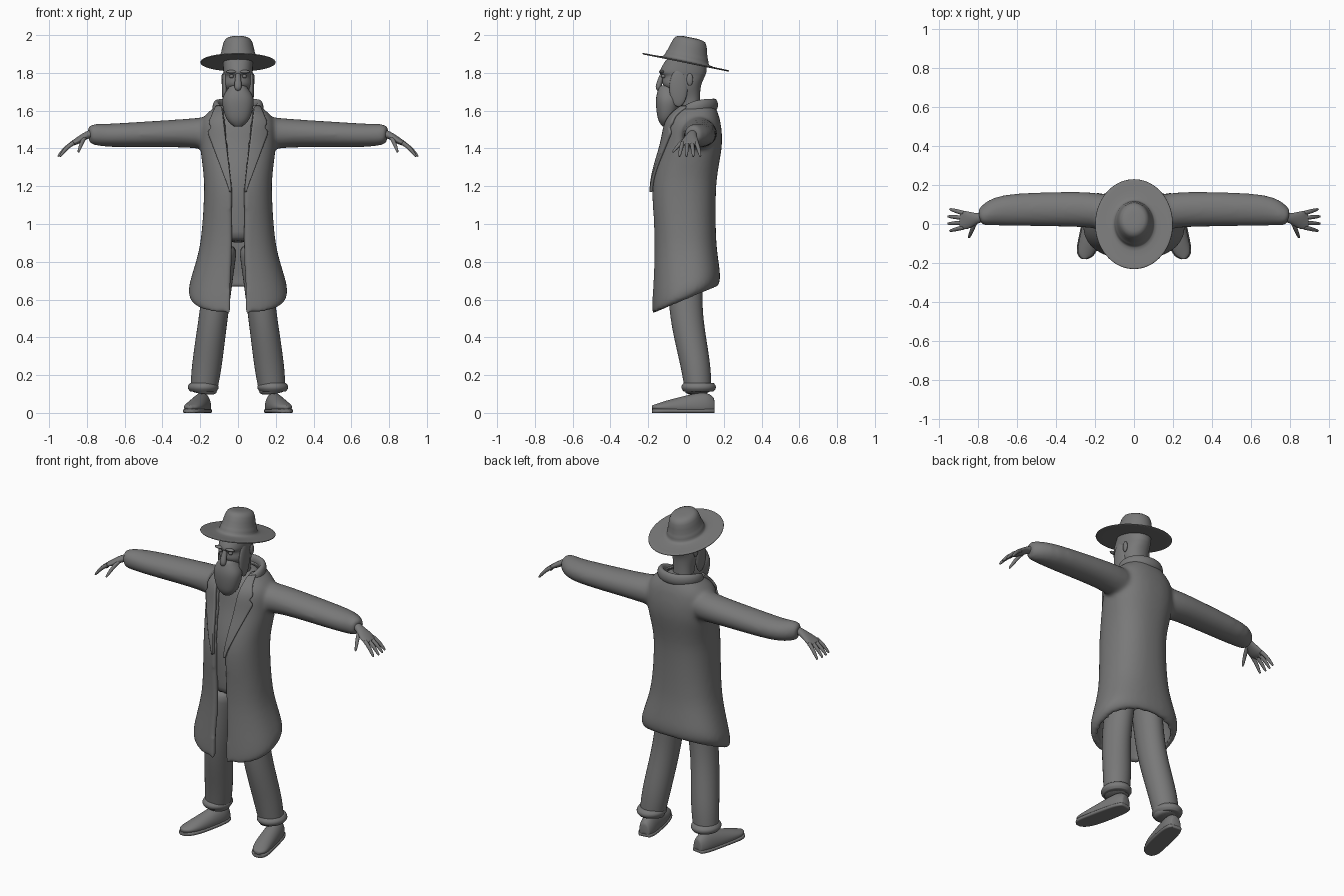
import bpy, bmesh, math
from mathutils import Vector, Matrix

cube = bpy.data.objects.get("Cube")
if cube:
    bpy.data.objects.remove(cube, do_unlink=True)

grey = bpy.data.materials.new("plain_grey")
grey.use_nodes = True
grey.diffuse_color = (0.19, 0.19, 0.19, 1)
grey.node_tree.nodes["Principled BSDF"].inputs["Base Color"].default_value = grey.diffuse_color


def power(value, exponent):
    return math.copysign(abs(value) ** exponent, value)


def sample(table, key):
    """Interpolate a table of rows sorted by their first value."""
    for low, high in zip(table, table[1:]):
        if key <= high[0]:
            break
    t = min(max((key - low[0]) / (high[0] - low[0]), 0), 1)
    return [p + (q - p) * t for p, q in zip(low, high)]


def refine(rows, steps=4):
    """Run a smooth spline through all the columns of a table."""
    result = []
    padded = [rows[0], *rows, rows[-1]]
    for a, b, c, d in zip(padded, padded[1:], padded[2:], padded[3:]):
        for i in range(steps):
            t = i / steps
            result.append([q + t / 2 * (r - p + t * (2 * p - 5 * q + 4 * r - s + t * (3 * (q - r) + s - p)))
                           for p, q, r, s in zip(a, b, c, d)])
    return result + [list(rows[-1])]


def loft(bm, sections, closed=True):
    rows = [[bm.verts.new(point) for point in section] for section in sections]
    count = len(rows[0])
    for a, b in zip(rows, rows[1:]):
        for i in range(count if closed else count - 1):
            j = (i + 1) % count
            bm.faces.new((a[i], a[j], b[j], b[i]))
    if closed:
        bm.faces.new(rows[0][::-1])
        bm.faces.new(rows[-1])


def finish(name, bm, mirror=False, smooth=1):
    bmesh.ops.recalc_face_normals(bm, faces=bm.faces)
    mesh = bpy.data.meshes.new(name)
    bm.to_mesh(mesh)
    bm.free()
    mesh.materials.append(grey)
    mesh.shade_smooth()
    ob = bpy.data.objects.new(name, mesh)
    bpy.context.collection.objects.link(ob)
    if mirror:
        ob.modifiers.new("Mirror", 'MIRROR')
    if smooth:
        subdivision = ob.modifiers.new("Smooth", 'SUBSURF')
        subdivision.levels = subdivision.render_levels = smooth
    return ob


def tube_rings(path, up, sides=16, floor=-math.inf, ceiling=math.inf):
    """Elliptical rings along a path of x, y, z, side radius, up radius."""
    path = refine(path)
    points = [Vector(row[:3]) for row in path]
    rings = []
    for i, (point, row) in enumerate(zip(points, path)):
        along = (points[min(i + 1, len(points) - 1)] - points[max(i - 1, 0)]).normalized()
        side = along.cross(Vector(up)).normalized()
        top = side.cross(along)
        ring = []
        for k in range(sides):
            angle = math.tau * k / sides
            v = point + side * row[3] * math.cos(angle) + top * row[4] * math.sin(angle)
            v.z = min(max(v.z, floor), ceiling)
            ring.append(v)
        rings.append(ring)
    return rings


def tubes(name, paths, up=(0, 0, 1), mirror=True, **limits):
    bm = bmesh.new()
    for path in paths:
        loft(bm, tube_rings(path, up, **limits))
    return finish(name, bm, mirror)


def stack(name, rows, sides=24):
    """Solid of level rings from rows of height, half width, front, back."""
    bm = bmesh.new()
    angles = [math.tau * k / sides for k in range(sides)]
    loft(bm, [[(wide * power(math.sin(a), 0.9),
                (front + back) / 2 - (back - front) / 2 * power(math.cos(a), 0.9), z) for a in angles]
              for z, wide, front, back in refine(rows)])
    return finish(name, bm)


def ball(name, centre, size, mirror=True):
    bm = bmesh.new()
    placing = Matrix.Translation(centre) @ Matrix.Diagonal((*size, 1))
    bmesh.ops.create_uvsphere(bm, u_segments=16, v_segments=10, radius=1, matrix=placing)
    return finish(name, bm, mirror)


# Long coat: height, half width, front, back
COAT = [(0.6, 0.24, -0.18, 0.17), (0.66, 0.26, -0.18, 0.18), (0.9, 0.2, -0.17, 0.16),
        (1.2, 0.18, -0.18, 0.16), (1.42, 0.2, -0.13, 0.19), (1.55, 0.19, -0.1, 0.18),
        (1.63, 0.11, -0.03, 0.15)]
COAT_ROWS = refine(COAT, 6)
ROUND = 0.85


def opening(z):
    return 0.035 + 0.12 * max(z - 1.2, 0) + 0.03 * max(0.9 - z, 0)


def coat_ring(z, wide, front, back):
    slope = 0.42 * min(max((1 - z) / 0.35, 0), 1)
    start = math.asin((opening(z) / wide) ** (1 / ROUND))
    count = 40
    angles = [start + (math.tau - 2 * start) * k / count for k in range(count + 1)]
    ring = []
    for inset, order in ((0, angles), (0.03, angles[::-1])):
        for a in order:
            y = (front + back) / 2 - ((back - front) / 2 - inset) * power(math.cos(a), ROUND)
            ring.append(((wide - inset) * power(math.sin(a), ROUND), y, z + slope * y))
    return ring


def coat_front(x, z):
    _, wide, front, back = sample(COAT_ROWS, z)
    u = min(abs(x) / wide, 0.97)
    return (front + back) / 2 - (back - front) / 2 * (1 - u ** (2 / ROUND)) ** (ROUND / 2)


bm = bmesh.new()
loft(bm, [coat_ring(*row) for row in COAT_ROWS])
SLEEVE = [(0.14, 0.06, 1.48, 0.09, 0.09), (0.3, 0.075, 1.48, 0.09, 0.075),
          (0.65, 0.07, 1.47, 0.08, 0.063), (0.77, 0.04, 1.475, 0.05, 0.053), (0.79, 0.035, 1.475, 0.03, 0.03)]
for side in (1, -1):
    loft(bm, tube_rings([(side * x, *rest) for x, *rest in SLEEVE], (0, 0, 1), sides=28))
coat = finish("coat", bm, smooth=0)
blend = coat.modifiers.new("Blend", 'REMESH')
blend.mode = 'VOXEL'
blend.voxel_size = 0.011
blend.use_smooth_shade = True
relax = coat.modifiers.new("Relax", 'SMOOTH')
relax.factor = 0.5
relax.iterations = 10

# Notched lapels follow the front of the coat
bm = bmesh.new()
LAPEL_WIDTH = [(1.17, 0.01), (1.49, 0.09), (1.51, 0.06), (1.53, 0.08), (1.62, 0.03)]
sections = []
for i in range(24):
    z, width = sample(LAPEL_WIDTH, 1.17 + 0.02 * i)
    edge = [opening(z) + width * k / 4 for k in range(5)]
    sections.append([(x, coat_front(x, z) - 0.006, z) for x in edge])
loft(bm, sections, closed=False)
lapels = finish("lapels", bm, mirror=True)
thickness = lapels.modifiers.new("Thickness", 'SOLIDIFY')
thickness.thickness = 0.016
thickness.offset = 0

# Collar band round the back of the neck
arc = [math.radians(angle) for angle in range(-130, 131, 20)]
tubes("collar", [[(0.115 * math.sin(a), 0.05 + 0.1 * math.cos(a), 1.63 - 0.002 * a ** 4, 0.02, 0.034)
                  for a in arc]], mirror=False)

# Shirt sits just inside the coat
stack("shirt", [(z, wide - 0.04, front + 0.025, back - 0.04) for z, wide, front, back in COAT[2:]])

# Trousers, cuffs and shoes
FORWARD = (0, 1, 0)
tubes("trouser_legs", [[(0.08, 0, 0.9, 0.08, 0.1), (0.125, 0, 0.55, 0.078, 0.09),
                        (0.165, 0.05, 0.25, 0.08, 0.08), (0.184, 0.067, 0.1, 0.07, 0.07)]], up=FORWARD)
tubes("trouser_cuffs", [[(0.184, 0.067, 0.16 - 0.016 * i, 0.07 + bulge, 0.08 + bulge)
                         for i, bulge in enumerate((0, 0.012, 0.012, 0))]], up=FORWARD)
SHOE = [(0.18, 0.15, 0.03, 0.05), (0.19, 0.09, 0.05, 0.08), (0.225, -0.07, 0.053, 0.045),
        (0.25, -0.15, 0.04, 0.02), (0.255, -0.18, 0.01, 0.01)]
tubes("shoes", [[(x, y, 0.03, wide, tall) for x, y, wide, tall in SHOE]], floor=0.01)
tubes("shoe_soles", [[(x, y, 0.01, wide + 0.006, 0.03) for x, y, wide, _ in SHOE]], floor=0, ceiling=0.02)


# Hands: palm, four fingers and a thumb
def digit(base, tip):
    base, tip = Vector(base), Vector(tip)
    path = []
    for t in (0, 0.3, 0.6, 0.9, 1):
        radius = 0.012 - 0.003 * t - 0.005 * t ** 8
        x, y, z = base.lerp(tip, t)
        path.append((x, y, z + 0.008 * math.sin(math.pi * t), radius, radius))
    return path


palm = [(0.76, 0.04, 1.48, 0.025, 0.025), (0.8, 0.03, 1.47, 0.027, 0.02),
        (0.86, 0.02, 1.435, 0.048, 0.016), (0.89, 0.02, 1.42, 0.04, 0.01)]
fingers = [digit((0.87, 0.024 * k - 0.017, 1.43), (0.953 - 0.01 * (k in (0, 3)), 0.037 * k - 0.035, 1.357))
           for k in range(4)]
tubes("hands", [palm, *fingers, digit((0.81, 0.015, 1.46), (0.845, -0.07, 1.38))])

# Head with beard and face details
stack("head", [(1.56, 0.06, -0.03, 0.08), (1.66, 0.06, -0.04, 0.075), (1.73, 0.08, -0.12, 0.08),
               (1.78, 0.076, -0.125, 0.1), (1.81, 0.079, -0.14, 0.11), (1.88, 0.08, -0.1, 0.11)])
stack("beard", [(1.515, 0.02, -0.125, -0.09), (1.56, 0.064, -0.15, -0.055),
                (1.66, 0.084, -0.16, -0.03), (1.735, 0.04, -0.14, -0.05)])
tubes("nose", [[(0, -0.12, 1.81, 0.01, 0.01), (0, -0.145, 1.73, 0.02, 0.016),
                (0, -0.14, 1.71, 0.01, 0.01)]], up=FORWARD, mirror=False)
ball("sideburns", (0.07, -0.04, 1.72), (0.016, 0.05, 0.1))
ball("eyebrows", (0.036, -0.13, 1.806), (0.03, 0.014, 0.009))
ball("eyes", (0.034, -0.12, 1.782), (0.012, 0.012, 0.01))
ball("ears", (0.08, 0.02, 1.765), (0.009, 0.018, 0.033))

# Brimmed hat, turned from a profile and tipped back
PROFILE = [(0.001, 0.13), (0.06, 0.13), (0.078, 0.11), (0.09, 0.04), (0.097, 0.036), (0.1, 0.01),
           (0.11, 0), (0.19, 0), (0.2, 0), (0.2, -0.008), (0.19, -0.008), (0.001, -0.008)]
bm = bmesh.new()
turns = [math.tau * k / 40 for k in range(40)]
loft(bm, [[(r * math.cos(a), 1.18 * r * math.sin(a), z) for a in turns] for r, z in PROFILE])
bm.transform(Matrix.Translation((0, 0, 1.86)) @ Matrix.Rotation(math.radians(-11.4), 4, 'X'))
finish("hat", bm)
